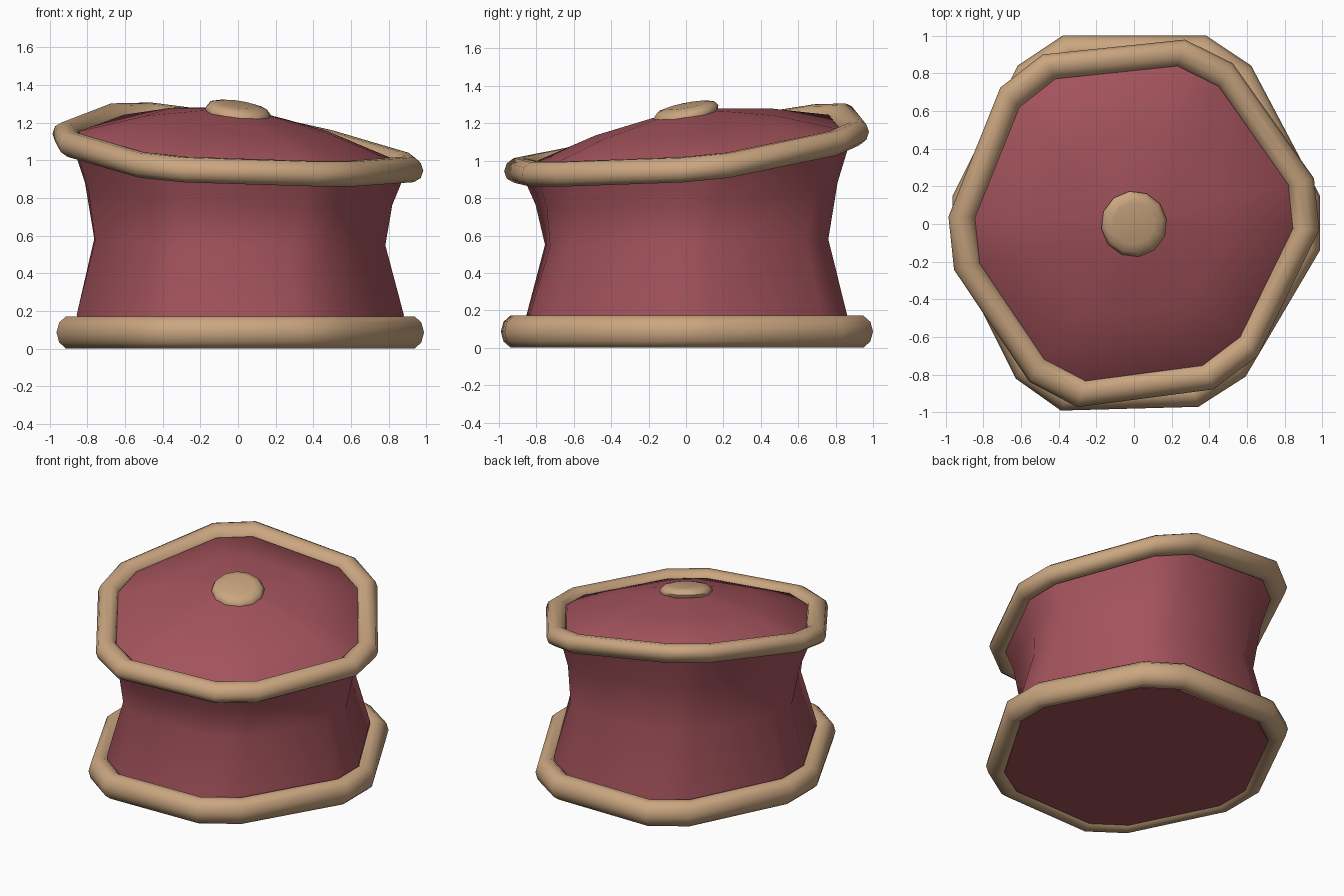
import bpy
import bmesh
from math import sin, cos, pi, radians

if "Cube" in bpy.data.objects:
    bpy.data.objects.remove(bpy.data.objects["Cube"])


def material(name, color):
    mat = bpy.data.materials.new(name)
    mat.use_nodes = True
    mat.diffuse_color = color
    mat.node_tree.nodes["Principled BSDF"].inputs["Base Color"].default_value = color
    return mat


red = material("dusty red fabric", (0.37, 0.087, 0.107, 1))
tan = material("tan piping", (0.59, 0.38, 0.215, 1))

# Slightly irregular hexagon with cut corners
cushion_outline = [
    (0.975, 0.15), (0.61, 0.84), (0.37, 1.0), (-0.39, 1.0), (-0.63, 0.84), (-0.975, 0.15),
    (-0.975, -0.15), (-0.64, -0.82), (-0.40, -0.99), (0.33, -0.97), (0.58, -0.81), (0.975, -0.14),
]
button_outline = [(cos(a * pi / 6), sin(a * pi / 6)) for a in range(12)]


def place(point, section):
    """Scale, twist and lean one outline point; lean runs from 0 (floor) to 1 (top)."""
    sx, sy, z, lean = section
    x, y = point[0] * sx, point[1] * sy
    a = radians(6) * lean
    x, y = x * cos(a) - y * sin(a), x * sin(a) + y * cos(a)
    z += lean * (0.135 * y - 0.095 * x - 0.06 * x * y + 0.025 * y * y)
    return x + 0.012 * max(0, 1 - lean), y, z


def loft(name, outline, sections, mat, ring=False):
    bm = bmesh.new()
    loops = [[bm.verts.new(place(p, s)) for p in outline] for s in sections]
    n = len(outline)
    pairs = list(zip(loops, loops[1:]))
    if ring:
        pairs.append((loops[-1], loops[0]))
    else:
        bm.faces.new(loops[0])
        bm.faces.new(loops[-1])
    for lower, upper in pairs:
        for i in range(n):
            j = (i + 1) % n
            bm.faces.new((lower[i], lower[j], upper[j], upper[i]))
    bmesh.ops.recalc_face_normals(bm, faces=bm.faces)
    mesh = bpy.data.meshes.new(name)
    bm.to_mesh(mesh)
    bm.free()
    mesh.materials.append(mat)
    obj = bpy.data.objects.new(name, mesh)
    bpy.context.collection.objects.link(obj)
    bpy.ops.object.select_all(action="DESELECT")
    obj.select_set(True)
    bpy.context.view_layer.objects.active = obj
    bpy.ops.object.shade_smooth_by_angle(angle=radians(50))


def piping(name, z, lean, y_scale, height):
    """Rounded tube following the cushion outline."""
    sections = []
    for k in range(10):
        a = 2 * pi * k / 10
        s = 0.925 + 0.075 * cos(a)
        sections.append((s, s * y_scale, z + height * sin(a), lean))
    loft(name, cushion_outline, sections, tan, ring=True)


# Waisted body, from floor to the leaning upper rim
loft("cushion_body", cushion_outline, [
    (0.88, 0.87, 0.015, 0),
    (0.89, 0.86, 0.18, 0),
    (0.79, 0.755, 0.565, 0.2),
    (0.83, 0.79, 0.82, 0.7),
    (0.90, 0.85, 1.01, 1),
], red)

# Domed top panel
loft("cushion_top", cushion_outline, [
    (0.90, 0.85, 1.01, 1),
    (0.85, 0.80, 1.07, 1),
    (0.50, 0.47, 1.185, 1),
    (0.20, 0.19, 1.243, 1),
    (0.12, 0.11, 1.255, 1),
], red)

piping("bottom_piping", 0.086, 0, 1, 0.09)
piping("top_piping", 1.04, 1, 0.945, 0.069)

# Flat rounded button at the centre of the top
loft("top_button", button_outline, [
    (0.14, 0.14, 1.215, 1.35),
    (0.17, 0.17, 1.232, 1.35),
    (0.175, 0.175, 1.26, 1.35),
    (0.155, 0.155, 1.285, 1.35),
    (0.11, 0.11, 1.296, 1.35),
], tan)
